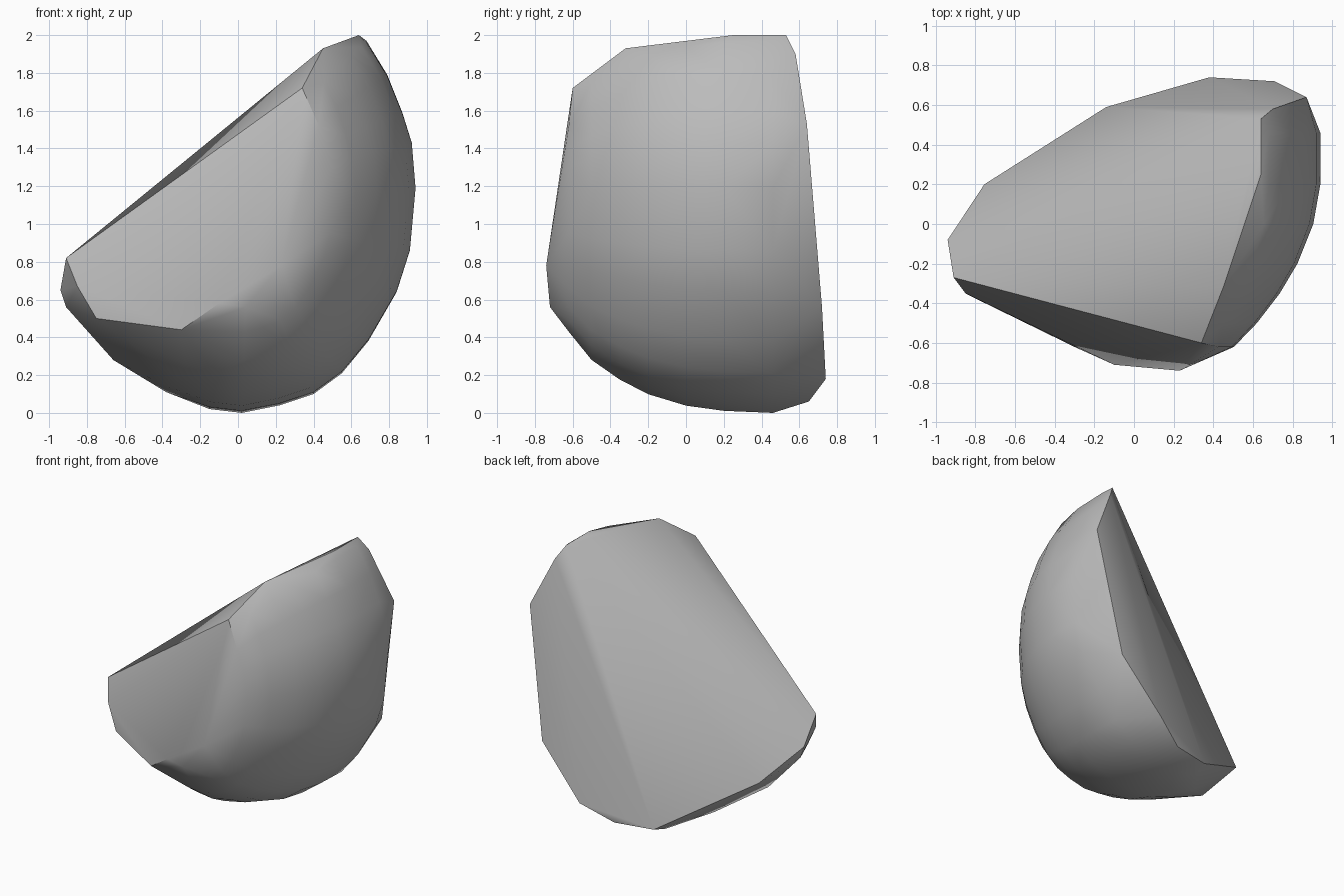
import bpy
import bmesh
from math import radians
from mathutils import Vector

if "Cube" in bpy.data.objects:
    bpy.data.objects.remove(bpy.data.objects["Cube"], do_unlink=True)


def make_material(name, colour):
    material = bpy.data.materials.new(name)
    material.use_nodes = True
    material.diffuse_color = colour
    shader = material.node_tree.nodes["Principled BSDF"]
    shader.inputs["Base Color"].default_value = colour
    return material


def cut_plane(first, second, third):
    """Return a point and the normal that faces out of the body."""
    normal = (second - first).cross(third - first).normalized()
    if normal.dot(body_centre - first) > 0:
        normal.negate()
    return first, normal


def is_inside(point, planes, margin=0.025):
    return all((point - origin).dot(normal) < -margin
               for origin, normal in planes)


body_centre = Vector((.2, .1, .9))

# Corners shared by the flat cuts
crest_front = Vector((.64, .25, 2))
crest_back = Vector((.64, .53, 2))
front_top = Vector((.34, -.6, 1.72))
front_belly = Vector((.23, -.74, .78))
left_tip = Vector((-.91, -.27, .82))
left_end = Vector((-.94, -.08, .65))
back_left = Vector((-.755, .2, .43))
back_low = Vector((-.14, .59, .06))
back_base = Vector((.15, .65, .06))
back_foot = Vector((.38, .74, .18))
back_side = Vector((.71, .72, .56))
back_right = Vector((.87, .64, 1.53))

# The large cut fans out from the crest to its rim
fan_rim = [front_top, left_tip, left_end, back_left, back_low,
           back_base, back_foot, back_side, back_right]
planes = [cut_plane(crest_back, a, b) for a, b in zip(fan_rim, fan_rim[1:])]
planes.append(cut_plane(left_tip, front_top, front_belly))
planes.append(cut_plane(left_tip, front_top, crest_front))

# Rims between the corners
crest_rim = [(.45, -.32, 1.93), (.7, .58, 1.9)]
front_rim = [(.38, -.62, 1.5), (.47, -.63, 1.2), (.04, -.72, .56),
             (-.1, -.71, .58), (-.3, -.62, .44), (-.75, -.4, .5),
             (-.85, -.35, .67)]
left_rim = [(-.91, -.08, .56), (-.66, -.05, .28)]
rims = [Vector(p) for p in crest_rim + front_rim + left_rim]

# Rounded dome: one side profile, shrunk towards the front
profile = [(.68, 1.97), (.79, 1.79), (.87, 1.59), (.92, 1.43), (.94, 1.19),
           (.91, .86), (.84, .64), (.69, .38), (.55, .21), (.4, .1),
           (.22, .04), (.02, 0), (-.15, .02), (-.38, .1), (-.66, .28)]
# Each ring: depth, width factor, height factor
rings = [(.46, 1, 1), (.2, 1, .99), (0, .96, .965), (-.2, .87, .91),
         (-.35, .77, .84), (-.5, .64, .745), (-.62, .51, .61)]
axis_x, axis_z = .05, 1.1
dome = []
for depth, width, height in rings:
    for x, z in profile:
        point = Vector((axis_x + (x - axis_x) * width, depth,
                        axis_z + (z - axis_z) * height))
        if is_inside(point, planes):
            dome.append(point)

# Wrap the corners, rims and dome in one closed shell
bm = bmesh.new()
for point in fan_rim + [crest_front, crest_back, front_belly] + rims + dome:
    bm.verts.new(point)
hull = bmesh.ops.convex_hull(bm, input=bm.verts[:])
unused = {item for item in hull["geom_interior"] + hull["geom_unused"]
          if isinstance(item, bmesh.types.BMVert)}
bmesh.ops.delete(bm, geom=list(unused), context="VERTS")
bmesh.ops.recalc_face_normals(bm, faces=bm.faces[:])

mesh = bpy.data.meshes.new("cut_dome")
bm.to_mesh(mesh)
bm.free()
mesh.materials.append(make_material("plain_grey", (.5, .5, .5, 1)))
cut_dome = bpy.data.objects.new("cut_dome", mesh)
bpy.context.collection.objects.link(cut_dome)

# Smooth the dome and keep the cut edges sharp
bpy.ops.object.select_all(action="DESELECT")
cut_dome.select_set(True)
bpy.context.view_layer.objects.active = cut_dome
bpy.ops.object.shade_smooth_by_angle(angle=radians(30))
